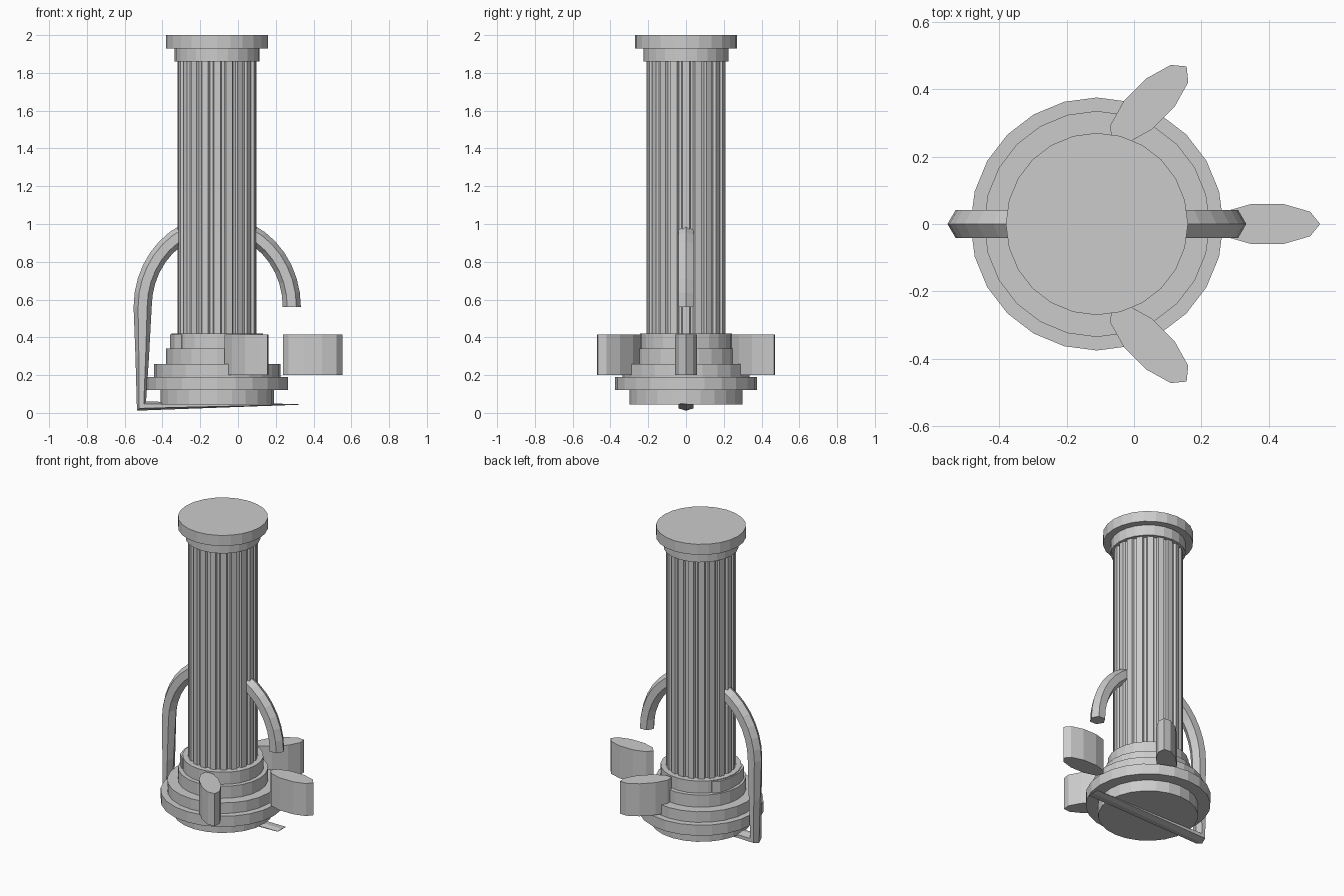
import bpy, bmesh, math
from mathutils import Vector

if "Cube" in bpy.data.objects:
    bpy.data.objects.remove(bpy.data.objects["Cube"])

CX = -0.11          # column axis
stone = bpy.data.materials.new("grey_stone")
stone.diffuse_color = (0.6, 0.6, 0.6, 1)
stone.use_nodes = True
stone.node_tree.nodes["Principled BSDF"].inputs["Base Color"].default_value = stone.diffuse_color


def finish(name, bm):
    bmesh.ops.recalc_face_normals(bm, faces=bm.faces)
    me = bpy.data.meshes.new(name)
    bm.to_mesh(me)
    bm.free()
    me.materials.append(stone)
    ob = bpy.data.objects.new(name, me)
    bpy.context.collection.objects.link(ob)
    return ob


def loft(name, rings):
    """Skin a list of closed rings and cap both ends."""
    bm = bmesh.new()
    loops = [[bm.verts.new(p) for p in r] for r in rings]
    n = len(loops[0])
    for a, b in zip(loops, loops[1:]):
        for i in range(n):
            j = (i + 1) % n
            bm.faces.new((a[i], a[j], b[j], b[i]))
    bm.faces.new(loops[0])
    bm.faces.new(loops[-1])
    return finish(name, bm)


def prism(name, outline, z0, z1):
    return loft(name, [[(x, y, z) for x, y in outline] for z in (z0, z1)])


def ellipse(cx, cy, a, b, n, rot=0.0):
    c, s = math.cos(rot), math.sin(rot)
    pts = []
    for i in range(n):
        t = math.tau * i / n
        u, v = a * math.cos(t), b * math.sin(t)
        pts.append((cx + u * c - v * s, cy + u * s + v * c))
    return pts


# Stepped base and capital discs
discs = [("base_foot", .30, .045, .12), ("base_wide_step", .375, .12, .19),
         ("base_second_step", .335, .19, .26), ("base_third_step", .27, .26, .34),
         ("base_collar", .243, .34, .42), ("capital_neck", .225, 1.86, 1.93),
         ("capital_slab", .27, 1.93, 2.0)]
for name, r, z0, z1 in discs:
    prism(name, ellipse(CX, 0, r, r, 24), z0, z1)

# Fluted shaft: flat ribs with hollow grooves between them
FLUTES = 20
step = math.tau / FLUTES
outline = []
for i in range(FLUTES):
    for f, r in ((-.27, .21), (.27, .21), (.38, .196), (.62, .196)):
        t = (i + f) * step
        outline.append((CX + r * math.cos(t), r * math.sin(t)))
prism("fluted_shaft", outline, .42, 1.86)

# Oval pods around the base
for name, x, y, deg in (("front_pod", .045, -.356, -45), ("back_pod", .045, .356, 45),
                        ("right_pod", .395, 0, 0), ("left_pod", -.30, 0, 90)):
    prism(name, ellipse(x, y, .157, .062, 10, math.radians(deg)), .20, .415)


# Six-sided handle sections swept in the xz plane
def section(x, z, nx, nz, h, w=.041):
    n = Vector((nx, 0, nz)).normalized()
    k = w / math.sin(math.pi / 3)
    return [Vector((x, 0, z)) + n * h * math.cos(math.tau * i / 6)
            + Vector((0, k * math.sin(math.tau * i / 6), 0)) for i in range(6)]


def arc(side):
    A, B, start, n = .395, .435, math.radians(65), 7
    rings = []
    for i in range(n + 1):
        t = start * (1 - i / n)
        c, s = math.cos(t), math.sin(t)
        rings.append(section(CX + side * A * c, .56 + B * s, side * c / A, s / B, .048))
    return rings


loft("right_handle", arc(1))

# Left handle runs down, turns under the base and thins to a flat tongue
loft("left_handle", arc(-1) + [
    section(-.507, .30, -1, -.03, .036),
    section(-.511, .036, -1, -1, .034),
    section(.32, .045, 0, -1, .002)])
